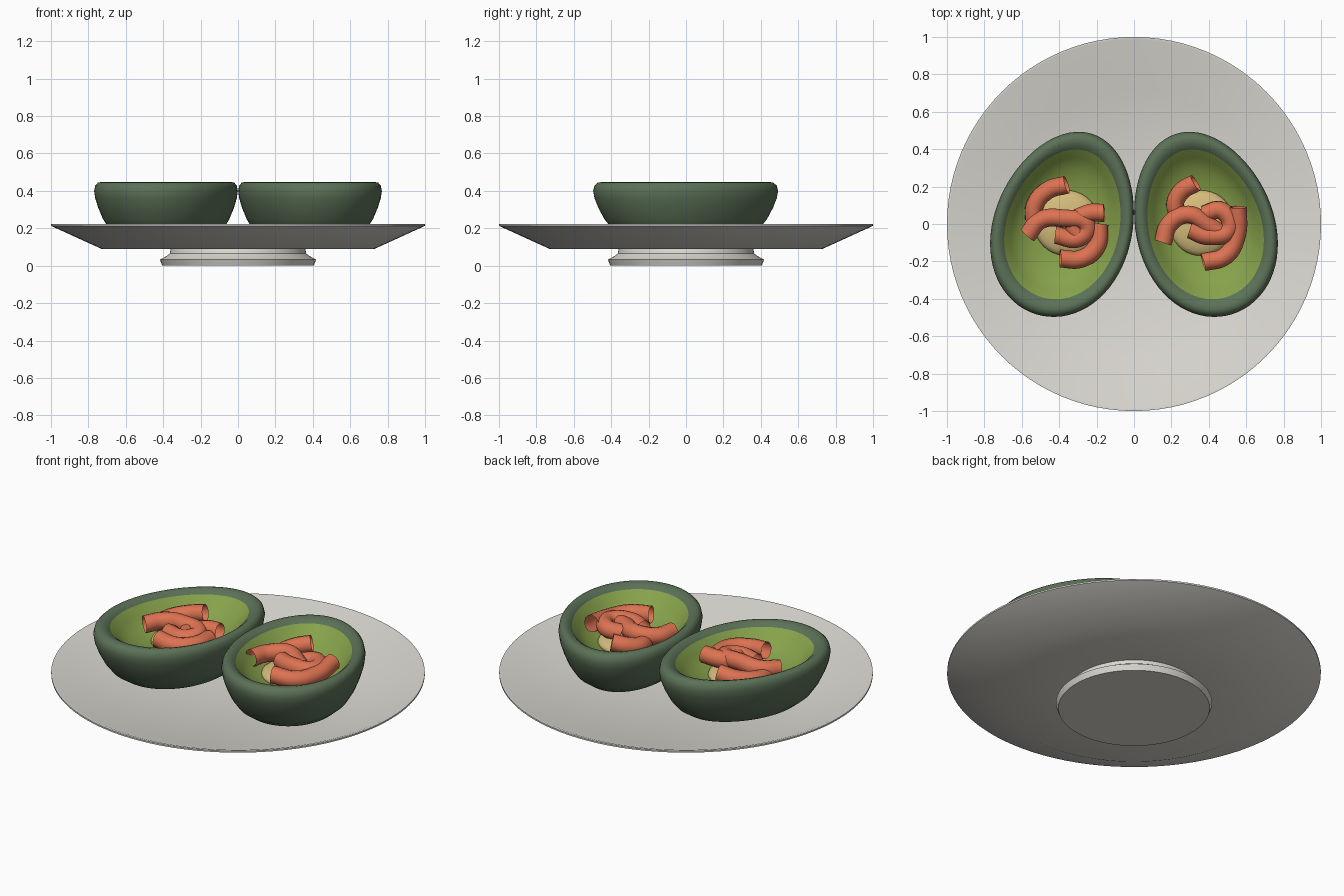
import bpy, bmesh, math
from mathutils import Vector

if "Cube" in bpy.data.objects:
    bpy.data.objects.remove(bpy.data.objects["Cube"])


def mat(name, rgb):
    m = bpy.data.materials.new(name)
    m.diffuse_color = (*rgb, 1)
    m.use_nodes = True
    m.node_tree.nodes["Principled BSDF"].inputs["Base Color"].default_value = m.diffuse_color
    return m


PLATE = mat("warm white ceramic", (0.72, 0.70, 0.65))
SKIN = mat("dark green skin", (0.105, 0.165, 0.095))
FLESH = mat("light green flesh", (0.24, 0.36, 0.07))
SAUCE = mat("tan filling", (0.66, 0.50, 0.20))
SHRIMP = mat("orange shrimp", (0.72, 0.17, 0.085))


def loft(name, outline, layers, mats, rule=None, angle=40):
    """Stack scaled copies of a closed outline; scale 0 makes a pole."""
    bm = bmesh.new()
    n = len(outline)
    rings = []
    for s, z in layers:
        if s == 0:
            rings.append([bm.verts.new((0, 0, z))])
        else:
            rings.append([bm.verts.new((x * s, y * s, z)) for x, y in outline])
    for k in range(len(rings) - 1):
        a, b = rings[k], rings[k + 1]
        for i in range(n):
            j = (i + 1) % n
            if len(a) == 1:
                f = bm.faces.new((a[0], b[j], b[i]))
            elif len(b) == 1:
                f = bm.faces.new((a[i], a[j], b[0]))
            else:
                f = bm.faces.new((a[i], a[j], b[j], b[i]))
            f.material_index = rule(k) if rule else 0
    bmesh.ops.recalc_face_normals(bm, faces=bm.faces)
    me = bpy.data.meshes.new(name)
    bm.to_mesh(me)
    bm.free()
    for m in mats:
        me.materials.append(m)
    ob = bpy.data.objects.new(name, me)
    bpy.context.collection.objects.link(ob)
    smooth(ob, angle)
    return ob


def smooth(ob, angle):
    bpy.ops.object.select_all(action='DESELECT')
    ob.select_set(True)
    bpy.context.view_layer.objects.active = ob
    bpy.ops.object.shade_smooth_by_angle(angle=math.radians(angle))


def circle(n):
    return [(math.cos(2 * math.pi * i / n), math.sin(2 * math.pi * i / n)) for i in range(n)]


# plate with foot
loft("plate", circle(96),
     [(0, 0.0), (0.405, 0.0), (0.418, 0.033), (0.385, 0.05), (0.365, 0.065), (0.36, 0.09),
      (0.73, 0.09), (1.0, 0.213), (1.0, 0.222), (0.985, 0.222), (0.72, 0.118), (0, 0.112)], [PLATE])


# egg-shaped outline, leaning towards the centre line
def egg(side):
    th, pts = 0.3 * side, []
    for i in range(72):
        t = 2 * math.pi * i / 72
        x = 0.37 * math.cos(t) * (1 - 0.08 * math.sin(t))
        y = 0.505 * math.sin(t)
        pts.append((x * math.cos(th) - y * math.sin(th), x * math.sin(th) + y * math.cos(th)))
    return pts


HALF = [(0, 0.113), (0.3, 0.118), (0.52, 0.133), (0.68, 0.16), (0.8, 0.2), (0.88, 0.25),
        (0.945, 0.31), (0.985, 0.36), (1.0, 0.4), (0.985, 0.428), (0.95, 0.444), (0.91, 0.447),
        (0.86, 0.441), (0.81, 0.425), (0.72, 0.38), (0.6, 0.335), (0.4, 0.305), (0.2, 0.295), (0, 0.292)]
FLESH_START = 13


def tube(name, pts, r):
    cu = bpy.data.curves.new(name, 'CURVE')
    cu.dimensions = '3D'
    cu.bevel_depth = r
    cu.bevel_resolution = 4
    cu.resolution_u = 8
    sp = cu.splines.new('BEZIER')
    sp.bezier_points.add(len(pts) - 1)
    for bp, p in zip(sp.bezier_points, pts):
        bp.co = Vector(p)
        bp.handle_left_type = bp.handle_right_type = 'AUTO'
    cu.materials.append(SHRIMP)
    ob = bpy.data.objects.new(name, cu)
    bpy.context.collection.objects.link(ob)
    bpy.ops.object.select_all(action='DESELECT')
    ob.select_set(True)
    bpy.context.view_layer.objects.active = ob
    bpy.ops.object.convert(target='MESH')
    smooth(bpy.context.object, 60)


# shrimp paths in plan, heights included
CURLS = {
    "left": [
        [(-0.36, 0.21, 0.395), (-0.46, 0.18, 0.375), (-0.53, 0.1, 0.36), (-0.535, 0.02, 0.35)],
        [(-0.57, -0.06, 0.375), (-0.50, 0.02, 0.385), (-0.38, 0.03, 0.395), (-0.25, -0.01, 0.385),
         (-0.29, -0.075, 0.375), (-0.42, -0.06, 0.37)],
        [(-0.16, 0.06, 0.395), (-0.25, 0.055, 0.39), (-0.32, 0.0, 0.375), (-0.28, -0.09, 0.37)],
        [(-0.395, -0.185, 0.385), (-0.28, -0.185, 0.375), (-0.20, -0.12, 0.375), (-0.185, 0.0, 0.37)],
    ],
    "right": [
        [(0.33, 0.22, 0.395), (0.25, 0.17, 0.375), (0.22, 0.09, 0.36), (0.26, 0.03, 0.35)],
        [(0.155, -0.1, 0.385), (0.19, 0.0, 0.385), (0.29, 0.05, 0.395), (0.40, -0.01, 0.385),
         (0.48, -0.06, 0.37)],
        [(0.30, -0.03, 0.385), (0.40, -0.065, 0.39), (0.51, -0.03, 0.385), (0.47, 0.07, 0.385),
         (0.37, 0.05, 0.37)],
        [(0.37, -0.205, 0.385), (0.49, -0.17, 0.375), (0.55, -0.06, 0.375), (0.555, 0.09, 0.395)],
    ],
}

for side, label in ((-1, "left"), (1, "right")):
    # avocado half with hollowed flesh
    ob = loft(label + "_avocado_half", egg(side), HALF, [SKIN, FLESH],
              rule=lambda k: int(k >= FLESH_START), angle=60)
    ob.location = (side * 0.375, 0, 0)
    # tan filling in the hollow
    dome = [(math.sin(a) * 0.175, 0.31 - 0.05 * math.cos(a))
            for a in [math.pi * i / 12 for i in range(13)]]
    dome[0], dome[-1] = (0, 0.26), (0, 0.36)
    fill = loft(label + "_filling", circle(40), dome, [SAUCE], angle=60)
    fill.location = (side * 0.36, 0.005, 0)
    # shrimp curls
    for i, pts in enumerate(CURLS[label]):
        tube(f"{label}_shrimp_{i + 1}", pts, 0.048)
